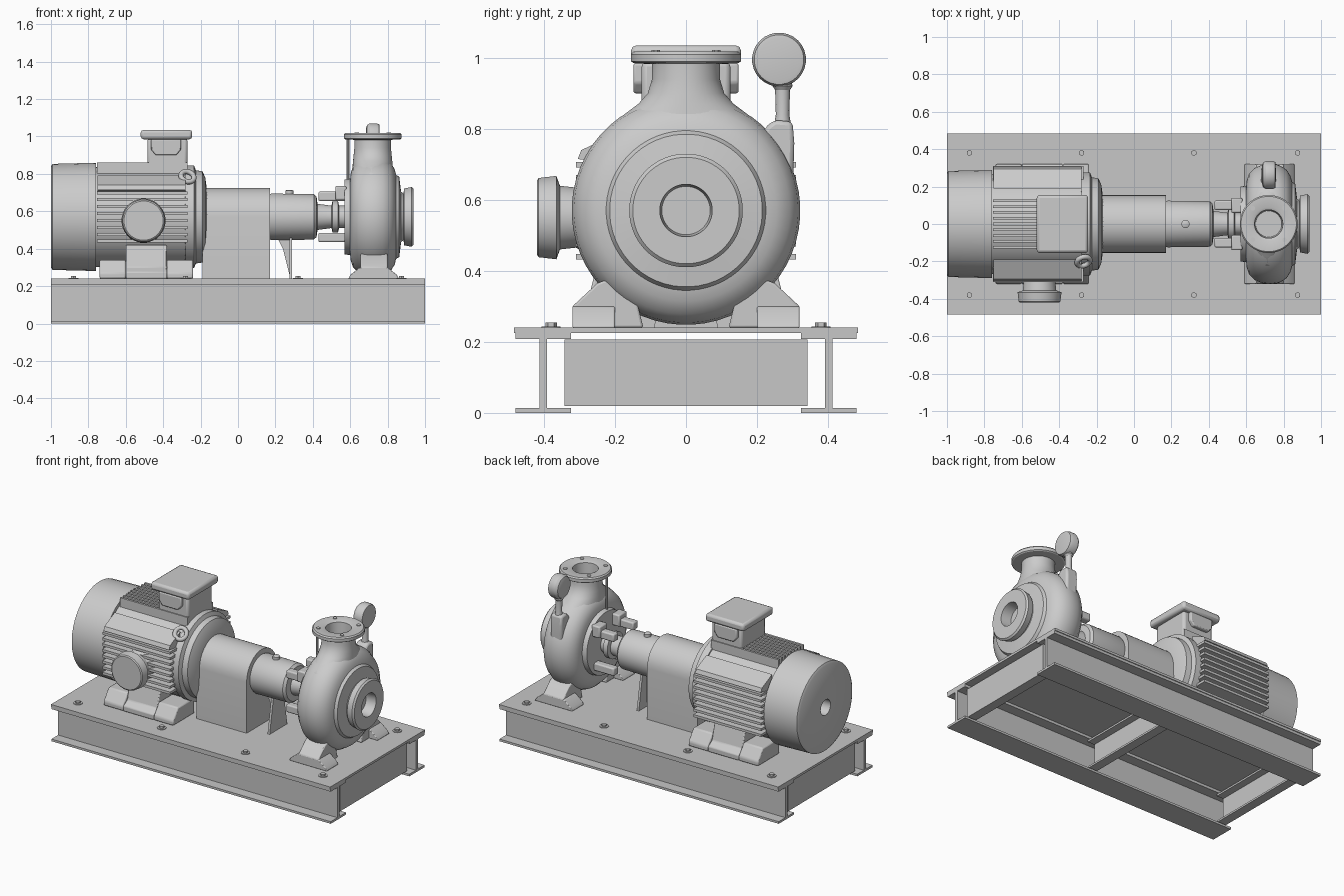
import bpy, math
from mathutils import Vector

if "Cube" in bpy.data.objects:
    bpy.data.objects.remove(bpy.data.objects["Cube"])

grey = bpy.data.materials.new("machine grey")
grey.diffuse_color = (0.60, 0.60, 0.60, 1)
grey.use_nodes = True
grey.node_tree.nodes["Principled BSDF"].inputs["Base Color"].default_value = grey.diffuse_color
steel = bpy.data.materials.new("base grey")
steel.diffuse_color = (0.57, 0.57, 0.57, 1)
steel.use_nodes = True
steel.node_tree.nodes["Principled BSDF"].inputs["Base Color"].default_value = steel.diffuse_color


def mesh_object(name, verts, faces, mat, smooth=True, bevel=0):
    me = bpy.data.meshes.new(name)
    me.from_pydata(verts, [], faces)
    me.materials.append(mat)
    ob = bpy.data.objects.new(name, me)
    bpy.context.collection.objects.link(ob)
    bpy.ops.object.select_all(action='DESELECT')
    ob.select_set(True)
    bpy.context.view_layer.objects.active = ob
    bpy.ops.object.mode_set(mode='EDIT')
    bpy.ops.mesh.select_all(action='SELECT')
    bpy.ops.mesh.normals_make_consistent(inside=False)
    bpy.ops.object.mode_set(mode='OBJECT')
    if bevel:
        m = ob.modifiers.new("bevel", 'BEVEL')
        m.width, m.segments = bevel, 2
    if smooth:
        bpy.ops.object.shade_smooth_by_angle(angle=math.radians(32))
    return ob


def place(axis, u, v, h):
    """Map a 2D profile point and a position along the axis to 3D."""
    return {'x': (h, u, v), 'y': (u, h, v), 'z': (u, v, h)}[axis]


def prism(name, pts, a, b, axis, mat=grey, bevel=0):
    n = len(pts)
    verts = [place(axis, u, v, h) for h in (a, b) for u, v in pts]
    faces = [tuple(range(n)), tuple(range(n, 2 * n))]
    faces += [(i, (i + 1) % n, n + (i + 1) % n, n + i) for i in range(n)]
    return mesh_object(name, verts, faces, mat, True, bevel)


def box(name, x0, x1, y0, y1, z0, z1, mat=grey, bevel=0):
    return prism(name, [(x0, y0), (x1, y0), (x1, y1), (x0, y1)], z0, z1, 'z', mat, bevel)


def lathe(name, axis, centre, profile, seg=40, mat=grey):
    """Rings of (position, radius) or (position, radius u, radius v), capped at both ends."""
    verts, faces = [], []
    for p in profile:
        for i in range(seg):
            t = 2 * math.pi * (i + 0.5) / seg
            verts.append(place(axis, centre[0] + p[1] * math.cos(t),
                               centre[1] + p[-1] * math.sin(t), p[0]))
    for k in range(len(profile) - 1):
        for i in range(seg):
            j = (i + 1) % seg
            faces.append((k * seg + i, k * seg + j, (k + 1) * seg + j, (k + 1) * seg + i))
    last = (len(profile) - 1) * seg
    faces += [tuple(range(seg)), tuple(range(last, last + seg))]
    return mesh_object(name, verts, faces, mat)


AX = (0, 0.57)   # shaft centre in y and z

# Base frame: deck plate, two I-beams, three cross channels
box("deck_plate", -1, 1, -0.485, 0.485, 0.225, 0.24, steel)
for s, side in ((-1, "front"), (1, "back")):
    section = [(-.078, 0), (.078, 0), (.078, .014), (.01, .014), (.01, .208), (.078, .208),
               (.078, .225), (-.078, .225), (-.078, .208), (-.01, .208), (-.01, .014), (-.078, .014)]
    prism(side + "_beam", [(s * 0.402 + u, v) for u, v in section], -1, 1, 'x', steel)
for x, d in ((-0.97, 1), (0, 1), (0.97, -1)):
    channel = [(0, .02), (.06, .02), (.06, .032), (.012, .032), (.012, .195),
               (.06, .195), (.06, .207), (0, .207)]
    prism("cross_channel", [(x + d * u, v) for u, v in channel], -0.342, 0.342, 'y', steel)
for x in (-0.88, -0.28, 0.32, 0.875):
    for y in (-0.38, 0.38):
        lathe("deck_washer", 'z', (x, y), [(0.239, .027), (0.244, .027)], 16, steel)
        lathe("deck_bolt", 'z', (x, y), [(0.243, .016), (0.255, .016)], 6, steel)

# Motor: fan cowl with recessed hub, stator body, end flange
lathe("fan_cowl", 'x', AX, [(-.93, .05), (-1, .05), (-1, .27), (-.992, .284),
                            (-.76, .29), (-.76, .24)], 48)
lathe("motor_body", 'x', AX, [(-.78, .25), (-.76, .268), (-.27, .268), (-.25, .25)], 48)
lathe("motor_flange", 'x', AX, [(-.29, .24), (-.28, .275), (-.235, .275), (-.225, .25),
                                (-.19, .245), (-.175, .21), (-.165, .14)], 40)

# Cooling fins on the flanks, along the top, and underneath
for s in (-1, 1):
    for i in range(8):
        z = 0.44 + i * 0.037
        box("side_fin", -0.755, -0.27, *sorted((s * 0.2, s * 0.31)), z - .008, z + .008)
    prism("shoulder_rail", [(s * .20, .70), (s * .305, .715), (s * .295, .74), (s * .19, .79)],
          -0.75, -0.28, 'x')
for i in range(9):
    y = -0.124 + i * 0.031
    box("top_fin", -0.755, -0.27, y - .007, y + .007, 0.78, 0.862)

# Motor feet and pedestals
for s in (-1, 1):
    prism("motor_foot", [(s * .12, .24), (s * .32, .24), (s * .32, .275), (s * .28, .30),
                         (s * .25, .42), (s * .12, .40)], -0.60, -0.38, 'x', bevel=.006)
    for x in (-0.74, -0.38):
        prism("motor_foot_pad", [(s * .10, .24), (s * .32, .24), (s * .32, .27), (s * .27, .34),
                                 (s * .10, .34)], x, x + 0.14, 'x', bevel=.008)
    box("motor_foot_rail", -0.72, -0.25, *sorted((s * .18, s * .30)), 0.24, 0.285, bevel=.006)

# Terminal box with overhanging lid
box("terminal_box", -0.485, -0.27, -0.125, 0.125, 0.80, 0.99, bevel=.015)
box("terminal_lid", -0.52, -0.245, -0.155, 0.155, 0.985, 1.035, bevel=.015)
for s in (-1, 1):
    prism("terminal_boss", [(-.465, .985), (-.465, .93), (-.44, .90), (-.33, .90), (-.305, .93),
                            (-.305, .985)], s * .11, s * .148, 'y', bevel=.006)

# Round side cover on the front of the motor
lathe("side_cover", 'y', (-0.505, 0.55), [(-.42, .105), (-.415, .112), (-.365, .118), (-.355, .09),
                                          (-.31, .085), (-.24, .12)], 32)

# Lifting eye
bpy.ops.mesh.primitive_torus_add(major_radius=0.036, minor_radius=0.014, major_segments=18,
                                 minor_segments=8, location=(-0.27, -0.2, 0.785),
                                 rotation=(math.radians(50), 0, 0.3))
eye = bpy.context.object
eye.name = "lifting_eye"
eye.data.materials.append(grey)
bpy.ops.object.shade_smooth()

# Coupling guard: arched cover down to the deck
arch = [(0.155 * math.cos(math.pi * i / 16), 0.57 + 0.155 * math.sin(math.pi * i / 16))
        for i in range(17)]
prism("coupling_guard", [(0.155, 0.24)] + arch + [(-0.155, 0.24)], -0.19, 0.17, 'x')

# Bearing housing, filler plug, support leg
lathe("bearing_housing", 'x', AX, [(.16, .118), (.18, .125), (.405, .122), (.42, .108),
                                   (.425, .07), (.50, .06), (.58, .06)], 36)
lathe("shaft_collar", 'x', AX, [(.50, .06), (.505, .085), (.535, .085), (.54, .06)], 24)
lathe("filler_plug", 'z', (0.275, 0), [(.68, .022), (.71, .022), (.714, .015)], 12)
prism("support_leg", [(-.09, .24), (.09, .24), (.05, .47), (-.05, .47)], 0.275, 0.29, 'x')
prism("support_leg_rib", [(.20, .48), (.29, .48), (.29, .26), (.275, .26), (.24, .40)], -.012, .012, 'y')

# Lantern arms between the bearing housing and the casing
for sy in (-1, 1):
    for sz in (-1, 1):
        z = 0.57 + sz * 0.11
        box("lantern_arm", 0.43, 0.58, *sorted((sy * .075, sy * .125)), z - .025, z + .025, bevel=.008)
    box("lantern_lug", 0.52, 0.58, *sorted((sy * .06, sy * .14)), 0.66, 0.735, bevel=.008)

# Pump casing with stepped back plate and suction flange
lathe("pump_casing", 'x', AX, [
    (.57, .04), (.57, .20), (.60, .205), (.603, .235), (.615, .27), (.645, .30), (.69, .318),
    (.73, .322), (.775, .316), (.815, .292), (.838, .255), (.845, .225), (.862, .215),
    (.872, .135), (.885, .125), (.888, .152), (.928, .16), (.938, .15), (.938, .074),
    (.87, .068)], 56)

# Discharge nozzle, flared into the casing, with an open flange
lathe("discharge_nozzle", 'z', (0.72, 0), [
    (.74, .115, .25), (.80, .112, .225), (.84, .108, .175), (.87, .105, .135), (.90, .102, .108),
    (.94, .098, .096), (.982, .098, .096), (.985, .148), (.99, .155), (1.01, .155), (1.018, .148),
    (1.018, .09), (1.012, .076), (.90, .07)], 40)
for i in range(4):
    t = math.pi * (i + 0.5) / 2
    lathe("flange_bolt", 'z', (0.72 + .12 * math.cos(t), .12 * math.sin(t)),
          [(1.0, .013), (1.022, .013)], 8)
lathe("drain_pipe", 'z', (0.588, -0.03), [(.76, .008), (.99, .008)], 8)

# Pump feet
for s in (-1, 1):
    prism("pump_foot", [(s * .12, .24), (s * .32, .24), (s * .32, .30), (s * .25, .365),
                        (s * .16, .40)], 0.655, 0.80, 'x', bevel=.006)
    prism("pump_foot_pad", [(.59, .24), (.86, .24), (.85, .26), (.80, .30), (.65, .30), (.60, .26)],
          s * .20, s * .32, 'y', bevel=.004)

# Pressure gauge on a stem with a boss on the casing
prism("gauge_boss", [(.18, .74), (.23, .81), (.25, .825), (.30, .82), (.305, .76), (.302, .66),
                     (.25, .62)], 0.68, 0.76, 'x', bevel=.012)
lathe("gauge_stem", 'z', (0.72, 0.272), [(.80, .026), (.84, .019), (.91, .021), (.92, .028),
                                         (.945, .024)], 14)
lathe("pressure_gauge", 'x', (0.262, 0.995), [(.685, .05), (.69, .066), (.705, .076), (.74, .076),
                                              (.755, .07), (.757, .06)], 28)
